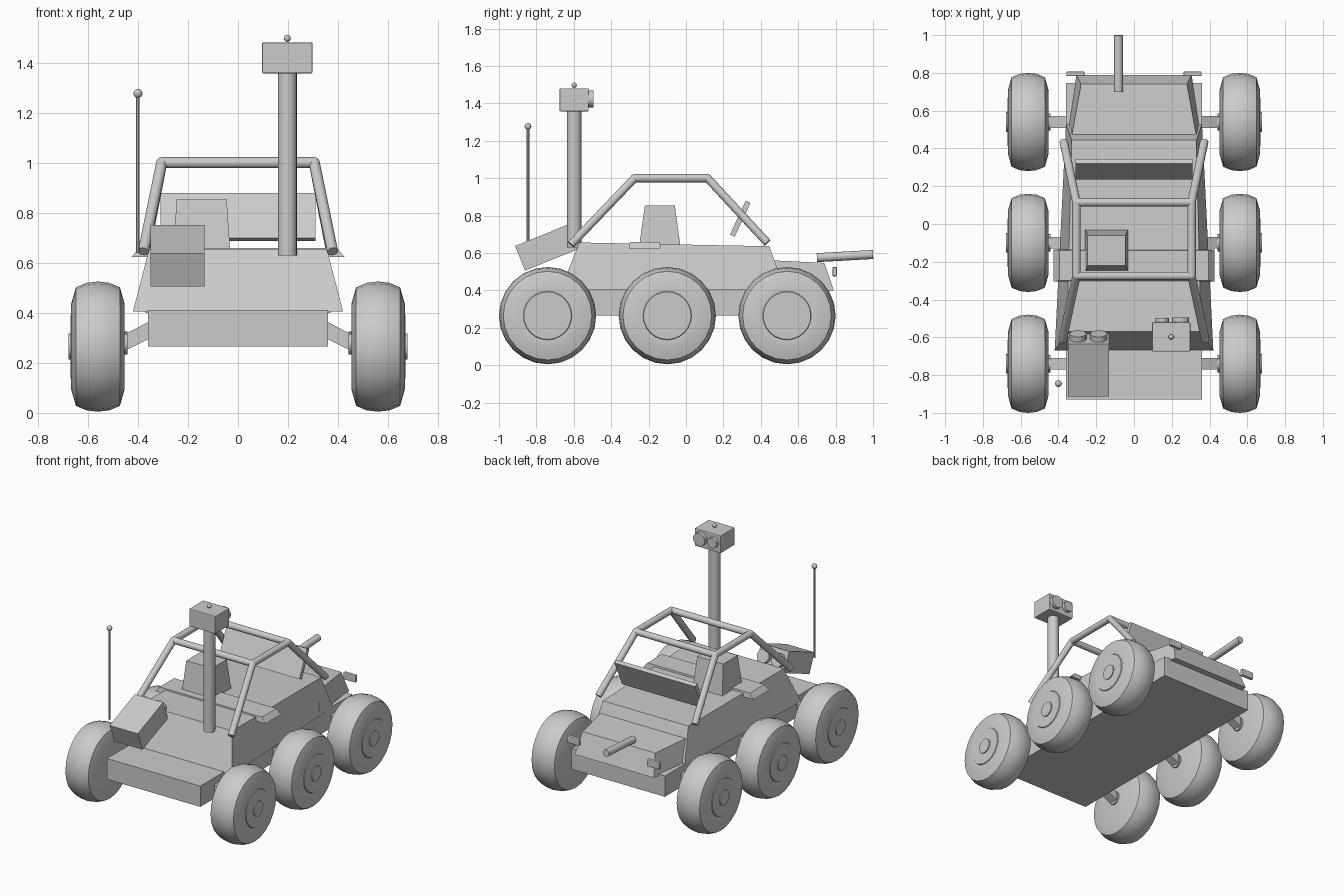
import bpy, math
from mathutils import Vector

cube = bpy.data.objects.get("Cube")
if cube:
    bpy.data.objects.remove(cube)

GREY = (0.6, 0.6, 0.6, 1.0)
grey = bpy.data.materials.new("plain_grey")
grey.use_nodes = True
grey.diffuse_color = GREY
grey.node_tree.nodes["Principled BSDF"].inputs["Base Color"].default_value = GREY


def finish(obj, name, smooth=False):
    obj.name = name
    obj.data.materials.clear()
    obj.data.materials.append(grey)
    if smooth:
        bpy.ops.object.shade_smooth_by_angle(angle=math.radians(40))
    return obj


def box(name, center, size, tilt=0.0, roll=0.0, bevel=0.0):
    bpy.ops.mesh.primitive_cube_add(size=1, location=center, rotation=(tilt, roll, 0))
    obj = bpy.context.object
    obj.scale = size
    bpy.ops.object.transform_apply(location=False, rotation=False, scale=True)
    if bevel:
        mod = obj.modifiers.new("soft_edges", "BEVEL")
        mod.width, mod.segments = bevel, 2
    return finish(obj, name)


def rod(name, start, end, radius, sides=16):
    a, b = Vector(start), Vector(end)
    bpy.ops.mesh.primitive_cylinder_add(vertices=sides, radius=radius,
                                        depth=(b - a).length, location=(a + b) / 2)
    obj = bpy.context.object
    obj.rotation_euler = (b - a).to_track_quat("Z", "Y").to_euler()
    return finish(obj, name, True)


def ball(name, center, radius):
    bpy.ops.mesh.primitive_uv_sphere_add(segments=16, ring_count=10, radius=radius,
                                         location=center)
    return finish(bpy.context.object, name, True)


def wedge(name, corners, x=0.0):
    """Tapered block from four (y, half width, z) edges running round its side."""
    verts = [(x + s * w, y, z) for s in (-1, 1) for y, w, z in corners]
    faces = [(0, 1, 2, 3), (7, 6, 5, 4)]
    faces += [(i, i + 4, (i + 1) % 4 + 4, (i + 1) % 4) for i in range(4)]
    mesh = bpy.data.meshes.new(name)
    mesh.from_pydata(verts, [], faces)
    obj = bpy.data.objects.new(name, mesh)
    bpy.context.collection.objects.link(obj)
    return finish(obj, name)


def wheel(name, side, y, sides=24):
    # Lathe the tyre around the axle, with a slightly raised rim disc outside
    profile = [(-0.105, 0), (-0.107, 0.17), (-0.088, 0.237), (-0.045, 0.255), (0, 0.26),
               (0.045, 0.255), (0.088, 0.237), (0.107, 0.17), (0.105, 0.13),
               (0.11, 0.127), (0.11, 0)]
    verts, faces = [], []
    for px, r in profile:
        for k in range(sides):
            a = math.tau * k / sides
            verts.append((side * px, r * math.cos(a), r * math.sin(a)))
    for i in range(len(profile) - 1):
        for k in range(sides):
            n = (k + 1) % sides
            f = (i * sides + k, i * sides + n, (i + 1) * sides + n, (i + 1) * sides + k)
            faces.append(f if side < 0 else f[::-1])
    mesh = bpy.data.meshes.new(name)
    mesh.from_pydata(verts, [], faces)
    obj = bpy.data.objects.new(name, mesh)
    bpy.context.collection.objects.link(obj)
    obj.location = (side * 0.56, y, 0.265)
    bpy.ops.object.select_all(action="DESELECT")
    obj.select_set(True)
    bpy.context.view_layer.objects.active = obj
    # Weld the poles at the axle
    bpy.ops.object.mode_set(mode="EDIT")
    bpy.ops.mesh.select_all(action="SELECT")
    bpy.ops.mesh.remove_doubles(threshold=0.0005)
    bpy.ops.mesh.normals_make_consistent(inside=False)
    bpy.ops.object.mode_set(mode="OBJECT")
    finish(obj, name, True)


# Hull
box("lower_chassis", (0, -0.092, 0.338), (0.72, 1.676, 0.145))
wedge("upper_hull", [(-0.67, 0.42, 0.405), (0.53, 0.36, 0.405),
                     (0.445, 0.33, 0.636), (-0.57, 0.355, 0.656)])
wedge("nose", [(0.36, 0.37, 0.40), (0.79, 0.305, 0.40),
               (0.74, 0.28, 0.547), (0.41, 0.34, 0.563)])
wedge("saddle_plate", [(-0.305, 0.425, 0.624), (-0.135, 0.425, 0.624),
                       (-0.14, 0.395, 0.66), (-0.30, 0.395, 0.66)])
wedge("seat", [(-0.25, 0.114, 0.64), (-0.03, 0.114, 0.64),
               (-0.06, 0.1, 0.853), (-0.22, 0.1, 0.853)], x=-0.145)
box("tilted_panel", (0, 0.29, 0.783), (0.62, 0.028, 0.2), tilt=math.radians(-25))

# Wheels, hubs and suspension arms
for row, y in (("rear", -0.74), ("middle", -0.1), ("front", 0.54)):
    for side, label in ((1, "left"), (-1, "right")):
        tag = f"{row}_{label}"
        wheel(f"wheel_{tag}", side, y)
        rod(f"hub_{tag}", (side * 0.6, y, 0.265), (side * 0.677, y, 0.265), 0.052)
        rod(f"axle_stub_{tag}", (side * 0.442, y, 0.28), (side * 0.48, y, 0.28), 0.046)
        box(f"arm_{tag}", (side * 0.39, y, 0.313), (0.2, 0.062, 0.06),
            roll=side * math.radians(27))

# Roll cage
cage = [(0.378, -0.615, 0.645), (0.305, -0.275, 1.0), (0.305, 0.115, 1.0), (0.372, 0.435, 0.655)]
for side, label in ((1, "left"), (-1, "right")):
    pts = [(side * x, y, z) for x, y, z in cage]
    for part, a, b in zip(("rear", "top", "front"), pts, pts[1:]):
        rod(f"cage_{part}_{label}", a, b, 0.022)
    for p in pts[1:3]:
        ball(f"cage_joint_{label}", p, 0.022)
for part, (x, y, z) in zip(("rear", "front"), cage[1:3]):
    rod(f"cage_crossbar_{part}", (-x, y, z), (x, y, z), 0.022)

# Mast with sensor head
rod("mast", (0.197, -0.598, 0.63), (0.197, -0.598, 1.37), 0.038, 20)
box("sensor_head", (0.197, -0.598, 1.419), (0.202, 0.156, 0.123), bevel=0.005)
rod("large_lens", (0.247, -0.54, 1.423), (0.247, -0.494, 1.423), 0.045)
rod("small_lens", (0.149, -0.54, 1.423), (0.149, -0.497, 1.423), 0.036)
ball("head_knob", (0.197, -0.598, 1.497), 0.014)

# Tilted rear case with two lenses
pitch = math.radians(22)
ahead = Vector((0, math.cos(pitch), math.sin(pitch)))
case = Vector((-0.242, -0.748, 0.628))
box("rear_case", case, (0.217, 0.3, 0.142), tilt=pitch)
for dx, label in ((0.055, "left"), (-0.055, "right")):
    base = case + Vector((dx, 0, 0))
    rod(f"case_lens_{label}", base + ahead * 0.13, base + ahead * 0.18, 0.045)

# Antenna, front boom and lamps
rod("antenna", (-0.4, -0.845, 0.64), (-0.4, -0.845, 1.275), 0.007, 8)
ball("antenna_tip", (-0.4, -0.845, 1.277), 0.018)
rod("front_boom", (-0.083, 0.7, 0.575), (-0.083, 1.0, 0.592), 0.024)
for side, label in ((1, "left"), (-1, "right")):
    box(f"lamp_{label}", (side * 0.31, 0.795, 0.5), (0.096, 0.024, 0.05), bevel=0.006)
